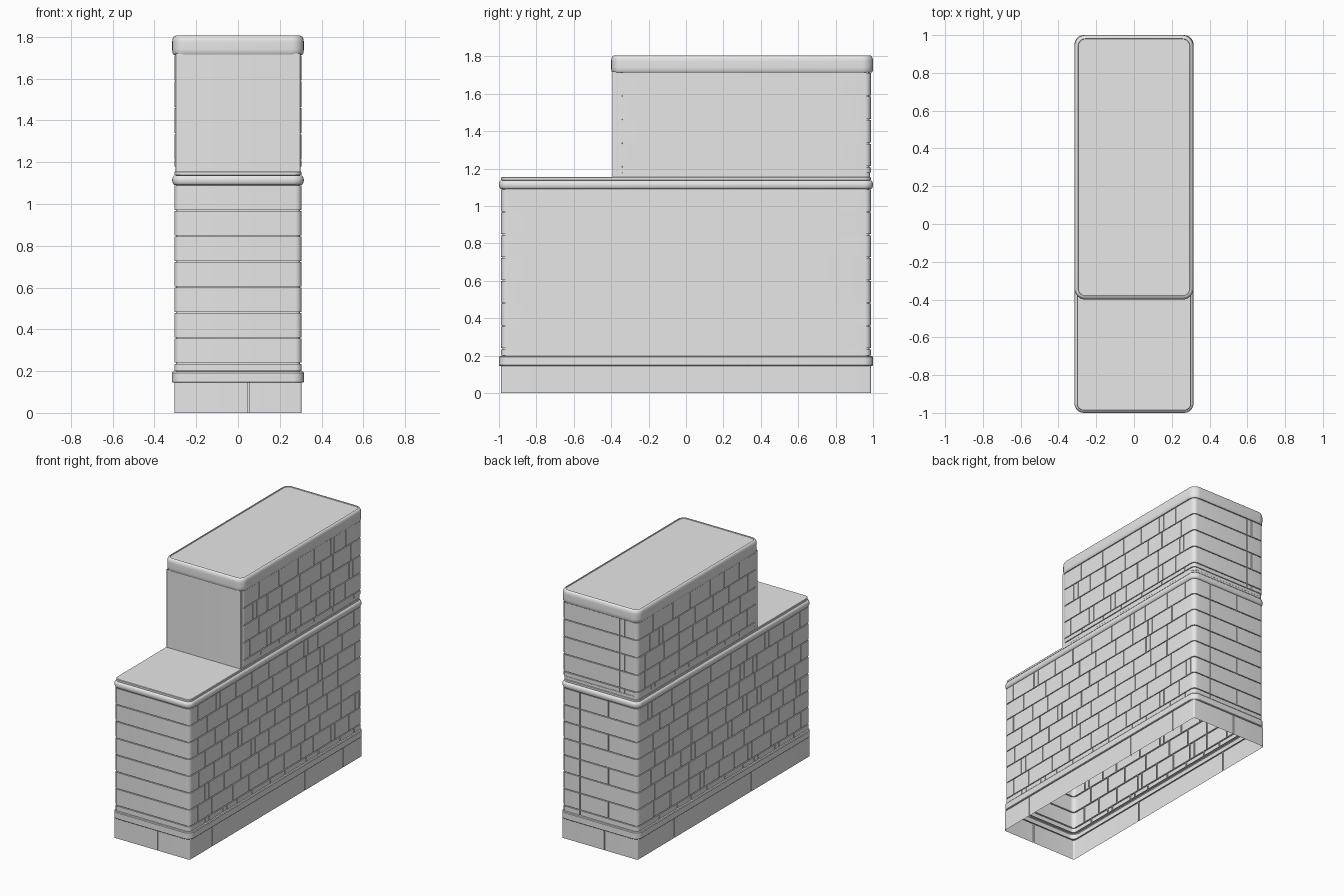
import bpy, bmesh, math, random

random.seed(4)
cube = bpy.data.objects.get("Cube")
if cube:
    bpy.data.objects.remove(cube, do_unlink=True)

stone = bpy.data.materials.new("pale_grey_stone")
stone.use_nodes = True
stone.diffuse_color = (0.8, 0.8, 0.8, 1)
stone.node_tree.nodes["Principled BSDF"].inputs["Base Color"].default_value = (0.8, 0.8, 0.8, 1)

GAP = 0.003      # half the width of a joint
DEPTH = 0.008    # how far a joint is recessed


def outline(half_x, y0, y1, radius, joints=None, steps=6):
    """Rounded rectangle, anticlockwise: (x, y, normal x, normal y, recessed)."""
    joints = joints or {}
    hx, r = half_x, radius
    # each side: name, corner centre at its end, outward normal, direction
    sides = [("front", (hx - r, y0 + r), (0, -1), (1, 0)),
             ("right", (hx - r, y1 - r), (1, 0), (0, 1)),
             ("back", (r - hx, y1 - r), (0, 1), (-1, 0)),
             ("left", (r - hx, y0 + r), (-1, 0), (0, -1))]
    points = []
    for name, (cx, cy), (nx, ny), (dx, dy) in sides:
        for j in sorted(joints.get(name, []), key=lambda v: v * (dx + dy)):
            for shift, sunk in ((-GAP, 0), (-GAP, 1), (GAP, 1), (GAP, 0)):
                x = j + dx * shift if dx else cx + nx * r
                y = j + dy * shift if dy else cy + ny * r
                points.append((x, y, nx, ny, sunk))
        for i in range(steps + 1):
            a = math.atan2(ny, nx) + math.pi / 2 * i / steps
            c, s = math.cos(a), math.sin(a)
            points.append((cx + r * c, cy + r * s, c, s, 0))
    return points


def loft(bm, points, rings, cap=False):
    """Skin a stack of (outward offset, height) rings over an outline."""
    loops = []
    for offset, z in rings:
        loop = []
        for x, y, nx, ny, sunk in points:
            d = min(offset, -DEPTH) if sunk else offset
            loop.append(bm.verts.new((x + nx * d, y + ny * d, z)))
        loops.append(loop)
    n = len(points)
    for low, high in zip(loops, loops[1:]):
        for i in range(n):
            k = (i + 1) % n
            bm.faces.new((low[i], low[k], high[k], high[i]))
    if cap:
        bm.faces.new(loops[-1])


def finish(name, bm):
    bmesh.ops.remove_doubles(bm, verts=bm.verts, dist=0.00005)
    mesh = bpy.data.meshes.new(name)
    bm.to_mesh(mesh)
    bm.free()
    mesh.materials.append(stone)
    ob = bpy.data.objects.new(name, mesh)
    bpy.context.collection.objects.link(ob)
    bpy.ops.object.select_all(action='DESELECT')
    ob.select_set(True)
    bpy.context.view_layer.objects.active = ob
    bpy.ops.object.shade_smooth_by_angle(angle=math.radians(35))


def moulding(name, points, rings, cap=False):
    bm = bmesh.new()
    loft(bm, points, rings, cap)
    finish(name, bm)


def bond(y0, y1, row):
    """Random brick joints along a long side, staggered by row."""
    joints, y = [], y0 + (0.1 if row % 2 else 0.19)
    while y < y1 - 0.06:
        joints.append(y + random.uniform(-0.02, 0.02))
        if random.random() < 0.15:
            joints.append(joints[-1] + 0.045)
        y += random.choice((0.17, 0.19, 0.22))
    return joints


def brick_wall(name, half_x, y0, y1, heights, back_joints):
    bm = bmesh.new()
    for row, (low, high) in enumerate(zip(heights, heights[1:])):
        joints = {"right": bond(y0, y1, row), "left": bond(y0, y1, row),
                  "back": back_joints[row % 2]}
        points = outline(half_x, y0, y1, 0.03, joints)
        loft(bm, points, [(-DEPTH, low), (-DEPTH, low + GAP), (0, low + GAP),
                          (0, high - GAP), (-DEPTH, high - GAP), (-DEPTH, high)])
    finish(name, bm)


# Plinth of large blocks, open underneath
plinth_joints = {"right": [-0.73, 0.33, 0.77], "left": [-0.31, 0.57],
                 "front": [0.05], "back": [-0.04]}
moulding("plinth", outline(0.305, -0.99, 0.99, 0.012, plinth_joints),
         [(0, 0), (0, 0.145)])

# Outlines shared by the lower trims and the upper trims
lower = outline(0.305, -0.99, 0.99, 0.04)
upper = outline(0.303, -0.388, 0.988, 0.045)

# Trim between plinth and brickwork
moulding("plinth_trim", lower,
         [(-0.01, 0.145), (0.006, 0.145), (0.01, 0.149), (0.01, 0.192),
          (0.006, 0.197), (-0.01, 0.197)])

# Lower brick walls
rows = [0.197] + [0.237 + 0.1219 * i for i in range(8)]
brick_wall("lower_brick_wall", 0.304, -0.988, 0.988, rows, ([0.16], [0.16, -0.07]))


def bullnose(low, high, out, reach):
    """Half-round trim section."""
    mid, half = (low + high) / 2, (high - low) / 2
    rings = [(-0.01, low)]
    for i in range(9):
        a = -math.pi / 2 + math.pi * i / 8
        rings.append((out - reach + reach * math.cos(a), mid + half * math.sin(a)))
    return rings + [(-0.01, high)]


# Rounded ledge and flat terrace above the lower walls
moulding("lower_ledge", lower, bullnose(1.09, 1.137, 0.01, 0.014))
moulding("terrace_slab", lower, [(-0.01, 1.137), (-0.002, 1.139), (-0.002, 1.152),
                                 (-0.005, 1.155)], cap=True)

# Upper block: footing strip, brick walls and plain front panel
moulding("upper_footing", outline(0.3, -0.38, 0.985, 0.03), [(0, 1.155), (0, 1.176)])
rows = [1.176, 1.21] + [1.21 + 0.126 * i for i in range(1, 5)]
brick_wall("upper_brick_wall", 0.304, -0.382, 0.988, rows, ([-0.16, -0.2], [-0.16]))
moulding("upper_front_panel", outline(0.298, -0.394, -0.34, 0.004),
         [(0, 1.155), (0, 1.72)])

# Rounded roof cap with a shallow rim
cap_rings = [(-0.02, 1.714), (0.005, 1.714), (0.011, 1.722), (0.012, 1.74)]
for i in range(7):
    a = math.pi / 2 * i / 6
    cap_rings.append((-0.004 + 0.016 * math.cos(a), 1.775 + 0.03 * math.sin(a)))
cap_rings += [(-0.007, 1.805), (-0.009, 1.8)]
moulding("roof_cap", upper, cap_rings, cap=True)
